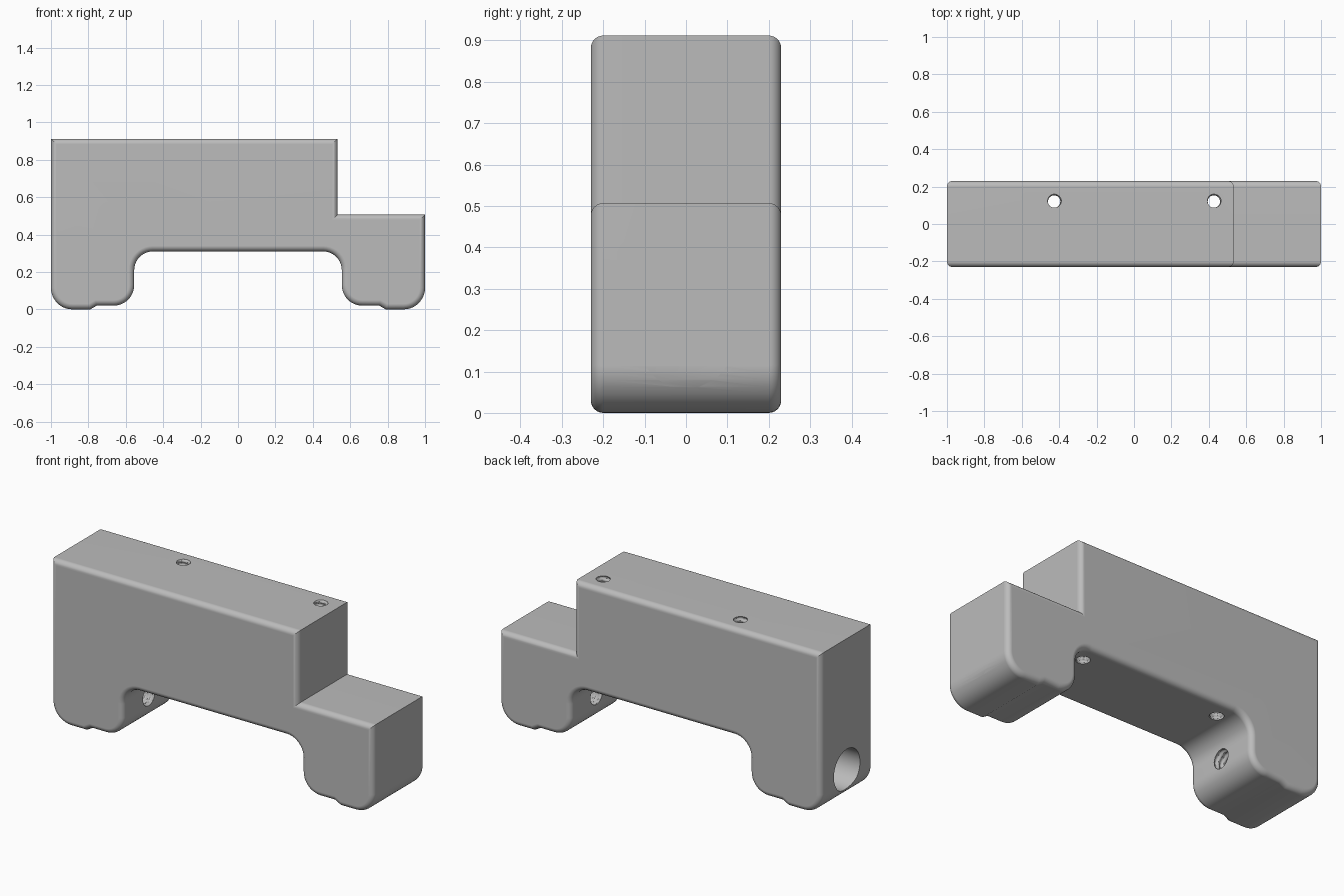
import bpy, bmesh, math
from mathutils import Matrix, Vector

cube = bpy.data.objects.get("Cube")
if cube:
    bpy.data.objects.remove(cube, do_unlink=True)

grey = bpy.data.materials.new("plain grey")
grey.use_nodes = True
grey.diffuse_color = (0.5, 0.5, 0.5, 1)
grey.node_tree.nodes["Principled BSDF"].inputs["Base Color"].default_value = (0.5, 0.5, 0.5, 1)

HALF = 0.23      # half thickness
FOOT = 0.555     # inner wall of each foot
BORE_Z = 0.175


def make_object(name, bm):
    bmesh.ops.recalc_face_normals(bm, faces=bm.faces)
    mesh = bpy.data.meshes.new(name)
    bm.to_mesh(mesh)
    bm.free()
    obj = bpy.data.objects.new(name, mesh)
    bpy.context.collection.objects.link(obj)
    mesh.materials.append(grey)
    return obj


def arc(cx, cz, r, a0, a1, n=10):
    angles = [math.radians(a0 + (a1 - a0) * i / n) for i in range(n + 1)]
    return [(cx + r * math.cos(a), cz + r * math.sin(a)) for a in angles]


# Outline of one foot, from the arch out to the end, on the +x side
foot = arc(FOOT - 0.1, 0.21, 0.1, 90, 0)
foot += arc(FOOT + 0.11, 0.13, 0.11, 180, 270)
foot += [(0.755, 0.02), (0.79, 0.0)]
foot += arc(0.885, 0.115, 0.115, 270, 360)

# Whole outline: left foot, right foot, stepped top
outline = [(-x, z) for x, z in reversed(foot)] + foot
outline += [(1, 0.507), (0.533, 0.507), (0.533, 0.912), (-1, 0.912)]

bm = bmesh.new()
front = bm.faces.new([bm.verts.new((x, -HALF, z)) for x, z in outline])
made = bmesh.ops.extrude_face_region(bm, geom=[front])["geom"]
bmesh.ops.translate(bm, vec=(0, 2 * HALF, 0),
                    verts=[g for g in made if isinstance(g, bmesh.types.BMVert)])
# Round the rims of the front and back faces
rims = [e for e in bm.edges if abs(e.verts[0].co.y - e.verts[1].co.y) < 1e-5]
bmesh.ops.bevel(bm, geom=rims, offset=0.03, offset_type='OFFSET', segments=6,
                profile=0.5, affect='EDGES')
body = make_object("bracket_body", bm)


def thread_cutter(name, radius, depth, length, pitch, matrix, seg=24, steps=6):
    """Closed rod along z whose surface carries a helical ridge."""
    bm = bmesh.new()
    rings = []
    for i in range(int(length / pitch * steps) + 1):
        z = i * pitch / steps
        ring = []
        for j in range(seg):
            phase = (i / steps - j / seg) % 1
            r = radius + depth * min(1, max(0, 1.5 - abs(phase * 4 - 2)))
            a = 2 * math.pi * j / seg
            ring.append(bm.verts.new((r * math.cos(a), r * math.sin(a), z)))
        rings.append(ring)
    for low, high in zip(rings, rings[1:]):
        for j in range(seg):
            k = (j + 1) % seg
            bm.faces.new((low[j], low[k], high[k], high[j]))
    bm.faces.new(rings[0][::-1])
    bm.faces.new(rings[-1])
    bmesh.ops.triangulate(bm, faces=bm.faces[:])
    bm.transform(matrix)
    return make_object(name, bm)


def bore_cutter(name, radius, length, matrix):
    bm = bmesh.new()
    bmesh.ops.create_cone(bm, cap_ends=True, segments=64, radius1=radius,
                          radius2=radius, depth=length)
    bm.transform(matrix)
    return make_object(name, bm)


cutters = []
for side, label in ((1, "left"), (-1, "right")):
    # Threaded hole from the top down to the arch
    cutters.append(thread_cutter(label + "_top_hole_cutter", 0.033, 0.007, 0.7, 0.03,
                                 Matrix.Translation((side * 0.427, 0.12, 0.2613))))
    # Wide bore in the end, then a threaded hole into the arch
    turn = Matrix.Rotation(side * math.pi / 2, 4, 'Y')
    cutters.append(bore_cutter(label + "_end_bore_cutter", 0.116, 0.35,
                               Matrix.Translation((side * 0.925, 0, BORE_Z)) @ turn))
    cutters.append(thread_cutter(label + "_end_hole_cutter", 0.049, 0.008, 0.32, 0.033,
                                 Matrix.Translation((side * 0.4917, 0, BORE_Z)) @ turn))

bpy.ops.object.select_all(action='DESELECT')
body.select_set(True)
bpy.context.view_layer.objects.active = body
for cutter in cutters:
    cutter.hide_render = True
    mod = body.modifiers.new("cut", 'BOOLEAN')
    mod.operation = 'DIFFERENCE'
    mod.solver = 'EXACT'
    mod.object = cutter
    bpy.ops.object.modifier_apply(modifier=mod.name)
    bpy.data.objects.remove(cutter, do_unlink=True)

bpy.ops.object.shade_smooth_by_angle(angle=math.radians(30))
normals = body.modifiers.new("flat_face_normals", 'WEIGHTED_NORMAL')
normals.keep_sharp = True
